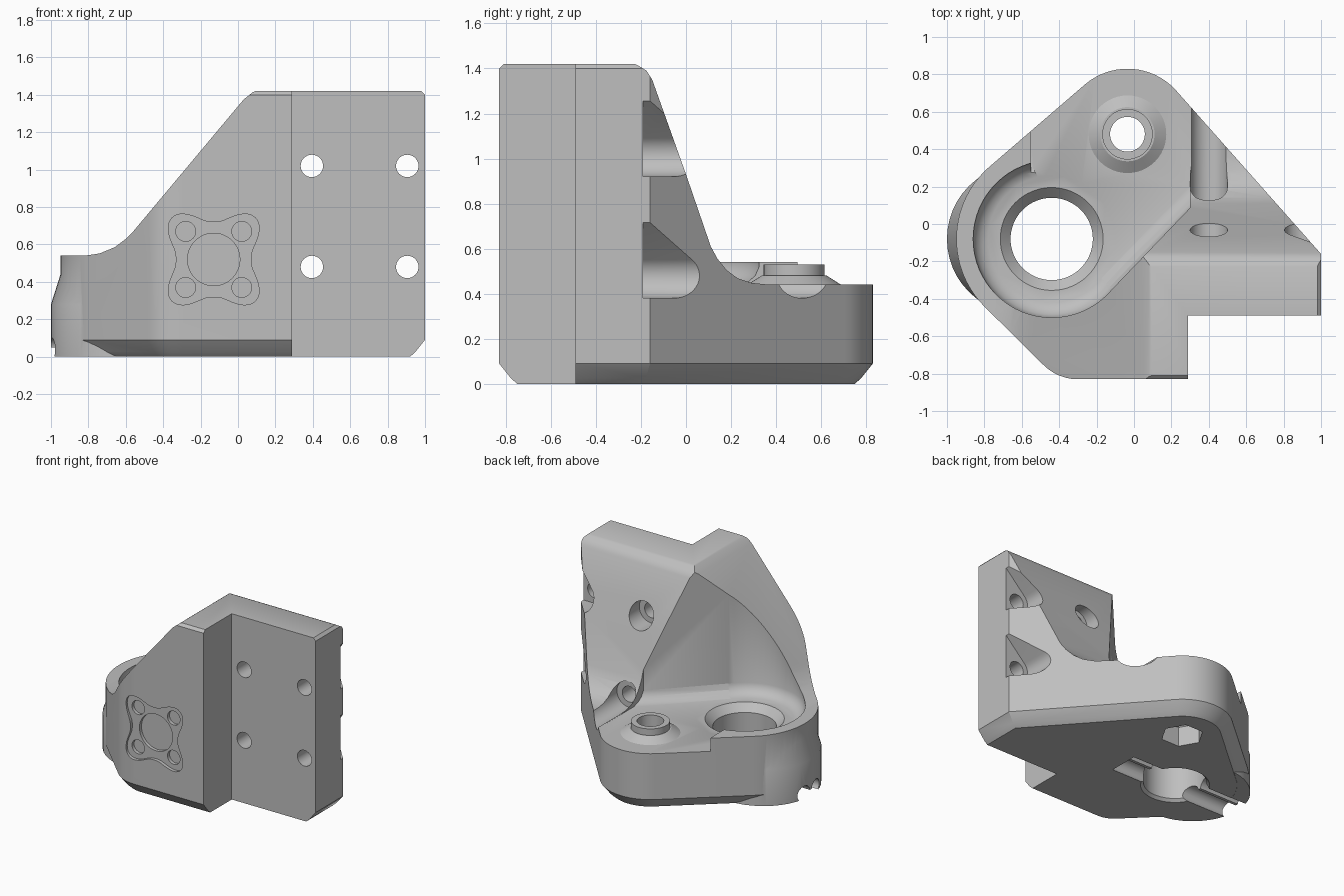
import bpy, bmesh
from math import cos, sin, pi

if "Cube" in bpy.data.objects:
    bpy.data.objects.remove(bpy.data.objects["Cube"])

MOTOR, ROD = (-0.44, -0.08), (-0.035, 0.48)

grey = bpy.data.materials.new("plain grey")
grey.use_nodes = True
grey.diffuse_color = (0.52, 0.52, 0.52, 1)
for node in grey.node_tree.nodes:
    if node.type == 'BSDF_PRINCIPLED':
        node.inputs["Base Color"].default_value = grey.diffuse_color


def finish(name, bm):
    bmesh.ops.recalc_face_normals(bm, faces=bm.faces)
    mesh = bpy.data.meshes.new(name)
    bm.to_mesh(mesh)
    bm.free()
    mesh.materials.append(grey)
    ob = bpy.data.objects.new(name, mesh)
    bpy.context.scene.collection.objects.link(ob)
    return ob


def circle(c, r, n=48):
    return [(c[0] + r * cos(2 * pi * i / n), c[1] + r * sin(2 * pi * i / n)) for i in range(n)]


def at(points, z):
    return [(x, y, z) for x, y in points]


def hull(name, points):
    """Convex solid wrapped around points."""
    bm = bmesh.new()
    verts = [bm.verts.new(p) for p in points]
    bmesh.ops.convex_hull(bm, input=verts)
    loose = [v for v in bm.verts if not v.link_faces]
    bmesh.ops.delete(bm, geom=loose, context='VERTS')
    bmesh.ops.dissolve_limit(bm, angle_limit=0.005, verts=bm.verts, edges=bm.edges)
    return finish(name, bm)


def cone(name, c, r0, z0, r1, z1, n=48):
    return hull(name, at(circle(c, r0, n), z0) + at(circle(c, r1, n), z1))


def prism(name, profile, axis, lo, hi):
    """Profile extruded along an axis."""
    place = {'x': lambda a, b, t: (t, a, b), 'y': lambda a, b, t: (a, t, b),
             'z': lambda a, b, t: (a, b, t)}[axis]
    bm = bmesh.new()
    ends = [[bm.verts.new(place(a, b, t)) for a, b in profile] for t in (lo, hi)]
    bm.faces.new(ends[0])
    bm.faces.new(ends[1])
    n = len(profile)
    for i in range(n):
        j = (i + 1) % n
        bm.faces.new((ends[0][i], ends[0][j], ends[1][j], ends[1][i]))
    return finish(name, bm)


def box(x0, x1, y0, y1):
    return [(x0, y0), (x1, y0), (x1, y1), (x0, y1)]


def footprint(inset):
    return (circle(MOTOR, 0.51 - inset, 96) + circle(ROD, 0.35 - inset, 72)
            + circle((-0.3, -0.57), 0.26 - inset)
            + [(0.29, inset - 0.83), (1 - inset, -0.49), (1 - inset, -0.16 - inset / 3)])


# main block with chamfered foot and eased top
levels = [(0, 0.08), (0.025, 0.052), (0.09, 0.0), (1.4, 0.0), (1.42, 0.02)]
body = hull("motor_bracket", [p for z, inset in levels for p in at(footprint(inset), z)])
helpers = []


def apply(ob, operation='DIFFERENCE'):
    ob.hide_render = True
    helpers.append(ob)
    mod = body.modifiers.new(ob.name, 'BOOLEAN')
    mod.operation = operation
    mod.solver = 'EXACT'
    mod.object = ob


# bulge at the outer end
bulge = (-0.6, -0.08)
apply(hull("end_bulge", at(circle(bulge, 0.4), 0.001) + at(circle(bulge, 0.4), 0.28)
           + at(circle(bulge, 0.37), 0.36) + at(circle(bulge, 0.33), 0.5)), 'UNION')

# step between the front block and the mounting plate
apply(prism("plate_step", box(0.29, 1.3, -1.2, -0.49), 'z', -0.2, 1.7))

# sloping side and sloping back
apply(prism("side_slope", [(0.12, 1.43), (0.08, 1.415), (0.03, 1.375), (-0.56, 0.67), (-0.6, 0.63),
                           (-0.66, 0.585), (-0.74, 0.552), (-0.82, 0.54), (-1.3, 0.54),
                           (-1.3, 1.7), (0.12, 1.7)], 'y', -1.2, 1.2))
apply(prism("back_slope", [(-0.25, 1.43), (-0.21, 1.412), (-0.175, 1.39), (-0.15, 1.35), (0, 0.93),
                           (0.11, 0.61), (0.14, 0.555), (0.18, 0.505), (0.23, 0.468),
                           (0.29, 0.448), (0.36, 0.441), (1.2, 0.441), (1.2, 1.7),
                           (-0.25, 1.7)], 'x', -0.55, 1.2))
apply(prism("rim_trim", box(-1.3, -0.5, -0.05, 1.2), 'z', 0.541, 1.7))

# pocket around the motor opening, with a rounded floor edge
steps = [(0.44, 0.34), (0.455, 0.375), (0.48, 0.403), (0.52, 0.42), (1.7, 0.42)]
apply(hull("round_pocket", [p for z, r in steps for p in at(circle(MOTOR, r, 64), z)]))
corners = []
for z, r in steps:
    start = (MOTOR[0] + 0.72 * r, MOTOR[1] - 0.69 * r)
    run = (0.3 - start[0]) / 0.69
    corners += at([start, (0.3, start[1] + 0.72 * run), (0.3, 1.2), (-0.6, 1.2), (-0.54, 0.3)],
                  z + 0.0005)
apply(hull("diagonal_pocket", corners))

# rod collar
apply(cone("collar_flare", ROD, 0.24, 0.42, 0.145, 0.48), 'UNION')
apply(cone("collar", ROD, 0.135, 0.4, 0.135, 0.53), 'UNION')

# vertical openings
apply(cone("motor_opening", MOTOR, 0.22, -0.2, 0.22, 0.8, 64))
apply(cone("motor_countersink", MOTOR, 0.22, 0.385, 0.3, 0.465, 64))
apply(cone("motor_lower_chamfer", MOTOR, 0.265, -0.025, 0.22, 0.02, 64))
apply(cone("rod_opening", ROD, 0.093, -0.2, 0.093, 0.8))
apply(cone("nut_trap", ROD, 0.15, -0.2, 0.15, 0.15, 6))
apply(cone("nut_trap_top", ROD, 0.15, 0.149, 0.09, 0.21, 6))

# screw holes through the plate, with seats cut from behind
for z in (0.48, 1.02):
    for x in (0.395, 0.905):
        apply(prism("screw_hole", circle((x, z), 0.06, 32), 'y', -1, 0.7))
    apply(prism("near_seat", circle((0.4, z), 0.1), 'y', 0.12 if z < 1 else -0.15, 1.2))
    arc = [(0.905 + 0.1 * cos(a), z + 0.1 * sin(a))
           for a in [pi * (0.75 + 0.75 * i / 16) for i in range(17)]]
    apply(prism("edge_seat", arc + [(1.1, z - 0.1), (1.1, z + 0.336)], 'y', -0.19, 1.2))

# four-lobed recess on the front
hub = (-0.13, 0.52)
lobes = []
for i in range(96):
    a = 2 * pi * i / 96
    r = 0.2 + 0.115 * ((1 - cos(4 * a)) / 2) ** 1.4
    lobes.append((hub[0] + r * cos(a), hub[1] + r * sin(a)))
apply(prism("lobed_recess", lobes, 'y', -1, -0.805))
apply(prism("hub_recess", circle(hub, 0.14), 'y', -1, -0.78))
for sx in (-1, 1):
    for sz in (-1, 1):
        apply(prism("lobe_hole", circle((hub[0] + 0.15 * sx, hub[1] + 0.15 * sz), 0.053, 32),
                    'y', -1, -0.78))

# tie slot across the underside
apply(prism("tie_slot", box(-0.15, -0.01, -0.2, 0.05), 'x', -1.2, 0.03))
for y in (-0.15, -0.01):
    apply(prism("tie_groove", circle((y, 0.04), 0.06, 24), 'x', -1.2, 0.03))

# bake the cuts and drop the helpers
bpy.context.view_layer.update()
graph = bpy.context.evaluated_depsgraph_get()
baked = bpy.data.meshes.new_from_object(body.evaluated_get(graph))
body.modifiers.clear()
body.data = baked
for ob in helpers:
    bpy.data.objects.remove(ob)
baked.materials.clear()
baked.materials.append(grey)
for face in baked.polygons:
    face.material_index = 0

bpy.ops.object.select_all(action='DESELECT')
body.select_set(True)
bpy.context.view_layer.objects.active = body
bpy.ops.object.shade_smooth_by_angle(angle=0.5)
